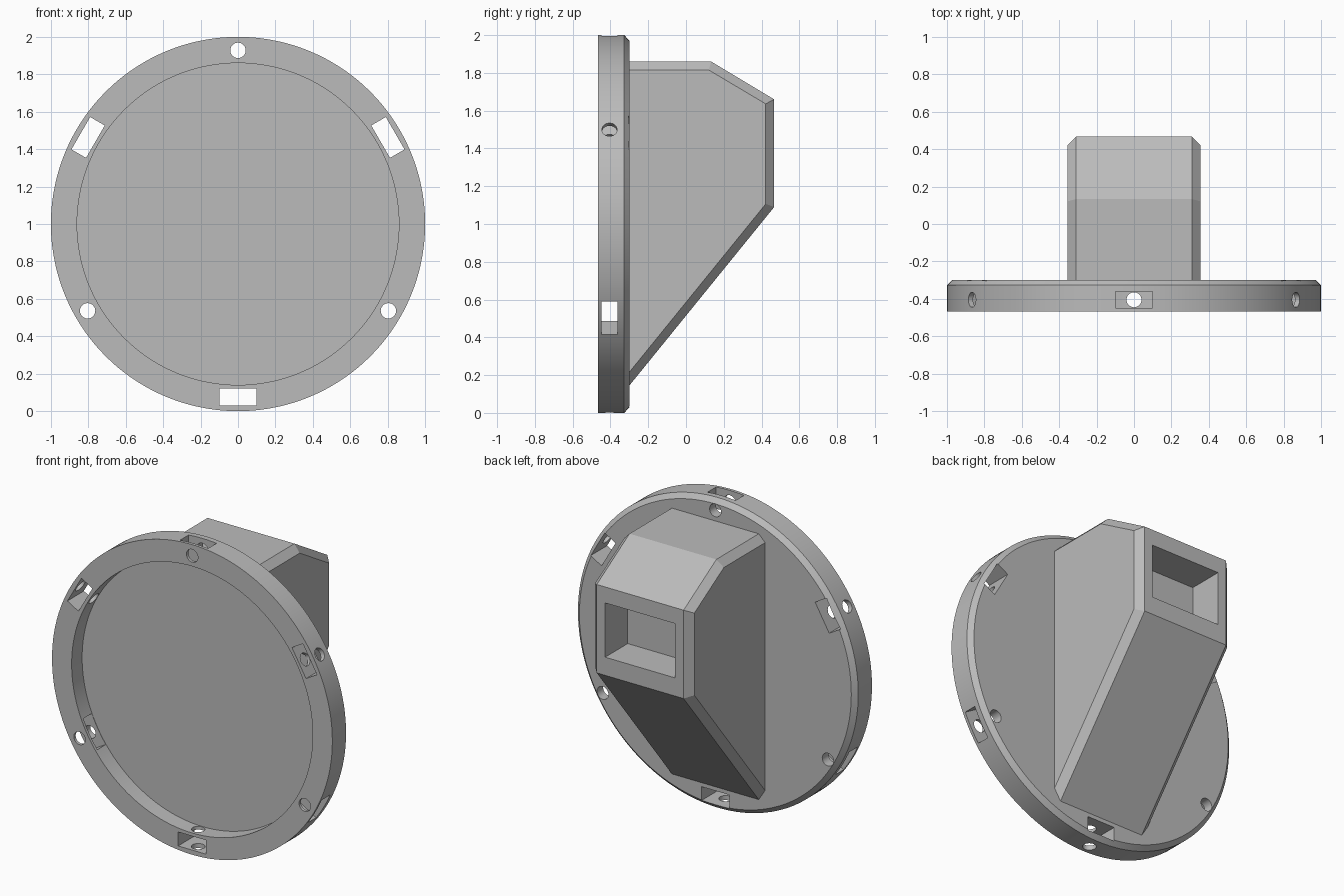
import bpy, bmesh, math
from mathutils import Matrix, Vector

if "Cube" in bpy.data.objects:
    bpy.data.objects.remove(bpy.data.objects["Cube"])

FRONT, BACK, FLOOR = -0.467, -0.299, -0.36   # disc planes along y
CENTRE = Vector((0, 0, 1))
MID_Y = -0.405                               # middle of the rim slots

grey = bpy.data.materials.new("plain grey")
grey.diffuse_color = (0.5, 0.5, 0.5, 1)
grey.use_nodes = True
grey.node_tree.nodes["Principled BSDF"].inputs["Base Color"].default_value = grey.diffuse_color


def make(name, bm):
    bmesh.ops.recalc_face_normals(bm, faces=bm.faces[:])
    mesh = bpy.data.meshes.new(name)
    bm.to_mesh(mesh)
    bm.free()
    mesh.materials.append(grey)
    ob = bpy.data.objects.new(name, mesh)
    bpy.context.collection.objects.link(ob)
    return ob


def add_box(bm, size, matrix):
    bmesh.ops.create_cube(bm, size=1, matrix=matrix @ Matrix.Diagonal((*size, 1)))


def add_hole(bm, radius, depth, matrix):
    bmesh.ops.create_cone(bm, cap_ends=True, segments=40, radius1=radius,
                          radius2=radius, depth=depth, matrix=matrix)


def cut(target, cutter):
    cutter.hide_render = True
    mod = target.modifiers.new("cut", 'BOOLEAN')
    mod.operation = 'DIFFERENCE'
    mod.solver = 'EXACT'
    mod.object = cutter
    bpy.context.view_layer.objects.active = target
    bpy.ops.object.modifier_apply(modifier=mod.name)
    bpy.data.objects.remove(cutter)


# Dished disc: a turned profile (radius, y) with a chamfered back edge
profile = [(0, FLOOR), (0.86, FLOOR), (0.86, FRONT), (1, FRONT),
           (1, BACK - 0.028), (0.97, BACK), (0, BACK)]
bm = bmesh.new()
verts = [bm.verts.new((r, y, 1)) for r, y in profile]
edges = [bm.edges.new(pair) for pair in zip(verts, verts[1:])]
bmesh.ops.spin(bm, geom=verts + edges, cent=CENTRE, axis=(0, 1, 0),
               angle=math.tau, steps=144, use_duplicate=False)
bmesh.ops.remove_doubles(bm, verts=bm.verts[:], dist=1e-4)
disc = make("dished_disc", bm)

# Rim fixings: three pin holes crossed by slots, alternating in direction
slots, holes = bmesh.new(), bmesh.new()
for i in range(6):
    # local x points outward from the disc centre, local y along the disc axis
    turn = Matrix.Translation(CENTRE) @ Matrix.Rotation(-math.radians(30 + 60 * i), 4, 'Y')
    along_y = Matrix.Rotation(math.pi / 2, 4, 'X')
    outward = Matrix.Rotation(math.pi / 2, 4, 'Y')
    if i % 2:   # slot cut inward through the rim, hole front to back
        add_box(slots, (0.3, 0.086, 0.2), turn @ Matrix.Translation((0.95, MID_Y, 0)))
        add_hole(holes, 0.041, 0.4, turn @ Matrix.Translation((0.928, -0.38, 0)) @ along_y)
    else:       # slot front to back, hole cut inward through the rim
        add_box(slots, (0.09, 0.4, 0.2), turn @ Matrix.Translation((0.925, -0.38, 0)))
        add_hole(holes, 0.04, 0.3, turn @ Matrix.Translation((0.95, MID_Y, 0)) @ outward)
cut(disc, make("slot_cutter", slots))
cut(disc, make("hole_cutter", holes))

# Housing: side outline (y, z) with bevelled side edges, base sunk in the disc
outer = [(-0.32, 0.12), (0.467, 1.09), (0.467, 1.66), (0.133, 1.86), (-0.32, 1.86)]
inner = [(-0.32, 0.191), (0.422, 1.106), (0.422, 1.636), (0.121, 1.815), (-0.32, 1.815)]
bm = bmesh.new()
sections = [(-0.355, inner), (-0.31, outer), (0.31, outer), (0.355, inner)]
rings = [[bm.verts.new((x, y, z)) for y, z in pts] for x, pts in sections]
for a, b in zip(rings, rings[1:]):
    for k in range(5):
        n = (k + 1) % 5
        bm.faces.new((a[k], a[n], b[n], b[k]))
bm.faces.new(rings[0])
bm.faces.new(rings[-1])
housing = make("housing", bm)

# Blind rectangular pocket in the back of the housing
bm = bmesh.new()
add_box(bm, (0.5, 0.46, 0.35), Matrix.Translation((0, 0.467, 1.382)))
cut(housing, make("pocket_cutter", bm))

# Smooth the round surfaces, keep the edges crisp
bpy.ops.object.select_all(action='DESELECT')
disc.select_set(True)
bpy.context.view_layer.objects.active = disc
bpy.ops.object.shade_smooth_by_angle(angle=math.radians(25))
